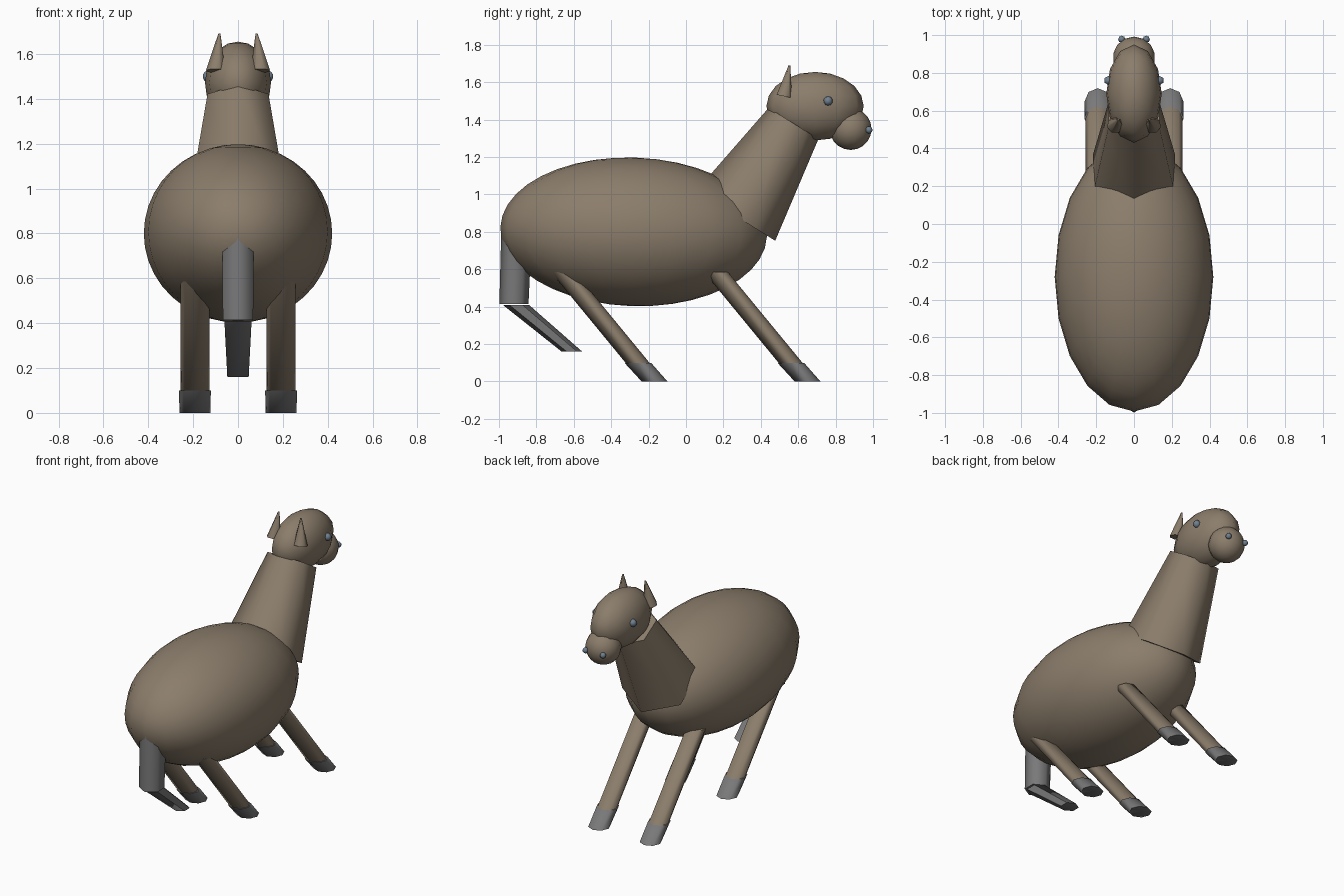
import bpy, bmesh, math
from mathutils import Vector, Matrix

cube = bpy.data.objects.get("Cube")
if cube:
    bpy.data.objects.remove(cube, do_unlink=True)


def material(name, color):
    mat = bpy.data.materials.new(name)
    mat.use_nodes = True
    mat.diffuse_color = (*color, 1)
    mat.node_tree.nodes["Principled BSDF"].inputs["Base Color"].default_value = (*color, 1)
    return mat


COAT = material("taupe coat", (0.258, 0.205, 0.147))
GREY = material("hoof grey", (0.19, 0.19, 0.195))
SLATE = material("slate eye", (0.162, 0.216, 0.279))


def finish(bm, name, mat):
    bmesh.ops.recalc_face_normals(bm, faces=bm.faces[:])
    mesh = bpy.data.meshes.new(name)
    bm.to_mesh(mesh)
    bm.free()
    mesh.materials.append(mat)
    obj = bpy.data.objects.new(name, mesh)
    bpy.context.collection.objects.link(obj)
    bpy.ops.object.select_all(action="DESELECT")
    bpy.context.view_layer.objects.active = obj
    obj.select_set(True)
    bpy.ops.object.shade_smooth_by_angle(angle=math.radians(62))
    return obj


def ellipsoid(name, center, radii, mat, segments, rings, tilt=0):
    bm = bmesh.new()
    bmesh.ops.create_uvsphere(
        bm, u_segments=segments, v_segments=rings, radius=1,
        matrix=Matrix.Translation(center)
        @ Matrix.Rotation(math.radians(tilt), 4, "X")
        @ Matrix.Diagonal((*radii, 1)))
    return finish(bm, name, mat)


def loft(name, start, end, r0, r1, mat, sides, tilt=0):
    """Tapered limb whose two parallel end rings may be offset sideways."""
    bm = bmesh.new()
    turn = Matrix.Rotation(math.radians(tilt), 3, "X")
    rings = []
    for center, r in ((start, r0), (end, r1)):
        ring = []
        for i in range(sides):
            a = math.tau * i / sides
            offset = turn @ Vector((r * math.sin(a), r * math.cos(a), 0))
            ring.append(bm.verts.new(Vector(center) + offset))
        bm.faces.new(ring)
        rings.append(ring)
    for i in range(sides):
        j = (i + 1) % sides
        bm.faces.new((rings[0][i], rings[0][j], rings[1][j], rings[1][i]))
    return finish(bm, name, mat)


# Trunk, neck and head
ellipsoid("body", (0, -0.28, 0.80), (0.42, 0.713, 0.397), COAT, 20, 20, -2)
loft("neck", (0, 0.265, 0.885), (0, 0.575, 1.38), 0.25, 0.157, COAT, 6, -32)
ellipsoid("head", (0, 0.69, 1.472), (0.147, 0.26, 0.183), COAT, 12, 10)
ellipsoid("muzzle", (0, 0.88, 1.35), (0.112, 0.112, 0.112), COAT, 14, 10)

# Two-part bent tail
loft("tail_upper", (0, -0.92, 0.415), (0, -0.905, 0.83), 0.078, 0.082, GREY, 6)
loft("tail_lower", (0, -0.91, 0.41), (0, -0.61, 0.16), 0.07, 0.055, GREY, 6)

for side, s in (("left", 1), ("right", -1)):
    # Face details
    ellipsoid(side + "_eye", (s * 0.136, 0.76, 1.50), (0.025, 0.025, 0.025), SLATE, 6, 5)
    ellipsoid(side + "_nostril", (s * 0.065, 0.978, 1.345), (0.019, 0.019, 0.019), SLATE, 8, 6)
    loft(side + "_ear", (s * 0.10, 0.523, 1.525), (s * 0.083, 0.553, 1.69),
         0.044, 0.005, COAT, 7, -12)
    # Slanted legs with hooves
    for place, y in (("head_end", 0.65), ("tail_end", -0.168)):
        loft(f"{side}_{place}_leg", (s * 0.192, y - 0.49, 0.585),
             (s * 0.192, y - 0.05, 0.05), 0.064, 0.064, COAT, 8)
        loft(f"{side}_{place}_hoof", (s * 0.192, y - 0.09, 0.10),
             (s * 0.192, y, 0), 0.071, 0.069, GREY, 8)
